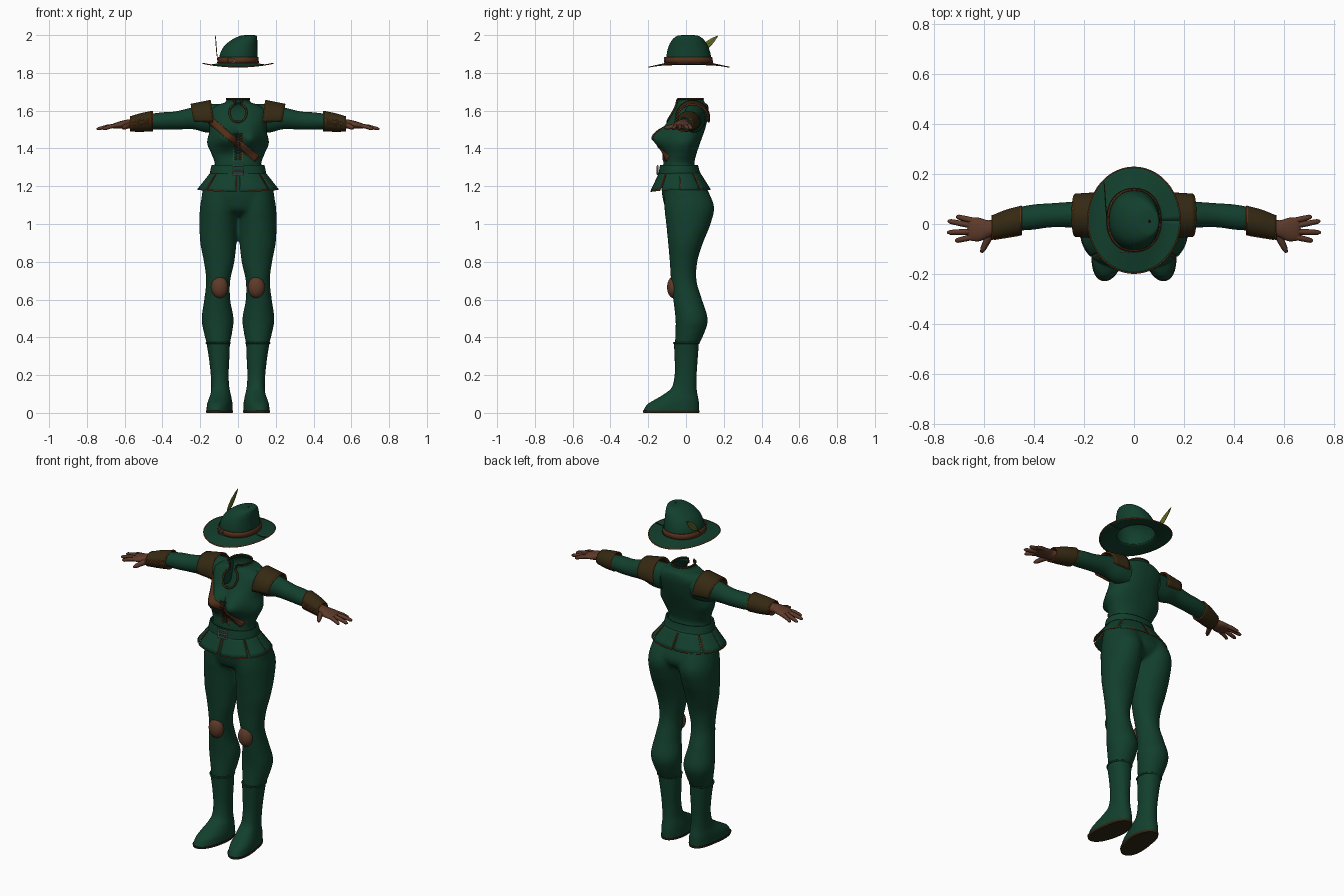
import bpy, bmesh, math
from math import sin, cos, pi
from mathutils import Vector
from mathutils.bvhtree import BVHTree

cube = bpy.data.objects.get("Cube")
if cube:
    bpy.data.objects.remove(cube, do_unlink=True)


def material(name, *rgb):
    m = bpy.data.materials.new(name)
    m.use_nodes = True
    m.diffuse_color = (*rgb, 1)
    m.node_tree.nodes["Principled BSDF"].inputs["Base Color"].default_value = (*rgb, 1)
    return m


GREEN = material("forest green cloth", .006, .05, .026)
LEATHER = material("dark leather", .035, .022, .006)
GLOVE = material("brown glove", .11, .042, .022)
TRIM = material("rust trim", .22, .055, .012)
STRAP = material("strap brown", .09, .028, .01)
SILVER = material("silver buckle", .22, .22, .22)
FEATHER = material("olive feather", .13, .15, .02)
SOLE = material("dark sole", .03, .018, .008)


def finish(name, bm, mat, thick=0):
    bmesh.ops.recalc_face_normals(bm, faces=bm.faces[:])
    me = bpy.data.meshes.new(name)
    bm.to_mesh(me)
    bm.free()
    me.materials.append(mat)
    me.shade_smooth()
    me.set_sharp_from_angle(angle=.8)
    ob = bpy.data.objects.new(name, me)
    bpy.context.collection.objects.link(ob)
    if thick:
        mod = ob.modifiers.new("thickness", "SOLIDIFY")
        mod.thickness, mod.offset = thick, 0
    return ob


def blend(keys, t):
    """Smooth curve through the key rows."""
    i = min(int(t), len(keys) - 2)
    f = t - i
    a, b, c, d = (keys[max(0, min(len(keys) - 1, i + k))] for k in (-1, 0, 1, 2))
    return [q + .5 * f * (r - p + f * (2 * p - 5 * q + 4 * r - s + f * (3 * (q - r) + s - p)))
            for p, q, r, s in zip(a, b, c, d)]


def oval(a, n):
    c, s = cos(a), sin(a)
    return (math.copysign(abs(c) ** (2 / n), c), math.copysign(abs(s) ** (2 / n), s))


def upright(row, a, n=2.2):
    z, cx, rx, yf, yb = row
    c, s = oval(a, n)
    return Vector((cx + rx * c, (yf + yb) / 2 + (yb - yf) / 2 * s, z))


def sideways(row, a, n=2):
    x, cy, cz, ry, rz = row
    c, s = oval(a, n)
    return Vector((x, cy + ry * c, cz + rz * s))


def loft(keys, point, segs=40, steps=5, caps=True, bm=None):
    """Skin of rings; point turns a key row and an angle into a position."""
    bm = bm or bmesh.new()
    n = (len(keys) - 1) * steps
    rings = []
    for i in range(n + 1):
        row = blend(keys, i / steps)
        rings.append([bm.verts.new(point(row, 2 * pi * j / segs)) for j in range(segs)])
    for p, q in zip(rings, rings[1:]):
        for j in range(segs):
            k = (j + 1) % segs
            bm.faces.new((p[j], p[k], q[k], q[j]))
    if caps:
        bm.faces.new(rings[0])
        bm.faces.new(rings[-1])
    return bm


def tube(name, pts, r, mat, closed=False, radii=None):
    cu = bpy.data.curves.new(name, "CURVE")
    cu.dimensions, cu.bevel_depth, cu.bevel_resolution, cu.use_fill_caps = "3D", r, 1, True
    sp = cu.splines.new("POLY")
    sp.points.add(len(pts) - 1)
    for i, p in enumerate(pts):
        sp.points[i].co = (*p, 1)
        sp.points[i].radius = radii[i] if radii else 1
    sp.use_cyclic_u, sp.use_smooth = closed, True
    cu.materials.append(mat)
    ob = bpy.data.objects.new(name, cu)
    bpy.context.collection.objects.link(ob)


def patch(name, f, mat, nu=16, nv=8, thick=.006, rim=0):
    """Sheet f(u, v), with an optional rust piping round its border."""
    bm = bmesh.new()
    g = [[bm.verts.new(f(i / nu, j / nv)) for j in range(nv + 1)] for i in range(nu + 1)]
    for i in range(nu):
        for j in range(nv):
            bm.faces.new((g[i][j], g[i + 1][j], g[i + 1][j + 1], g[i][j + 1]))
    finish(name, bm, mat, thick)
    if rim:
        edge = [f(i / nu, 0) for i in range(nu)] + [f(1, j / nv) for j in range(nv)]
        edge += [f(1 - i / nu, 1) for i in range(nu)] + [f(0, 1 - j / nv) for j in range(nv)]
        tube(name + "_piping", edge, rim, TRIM, True)


# Tunic: lofted torso with bust, then a keyhole neckline
def chest(row, a):
    p = upright(row, a)
    if sin(a) < 0:
        p.y += .085 * sin(a) * math.exp(-((abs(p.x) - .07) / .065) ** 2 - ((p.z - 1.455) / .06) ** 2)
    return p


bm = loft([(1.27, 0, .135, -.12, .06), (1.32, 0, .123, -.12, .045), (1.37, 0, .14, -.11, .055),
           (1.43, 0, .163, -.105, .075), (1.5, 0, .15, -.1, .1), (1.56, 0, .155, -.085, .115),
           (1.6, 0, .15, -.065, .12), (1.63, 0, .11, -.05, .115), (1.643, 0, .07, -.045, .1),
           (1.662, 0, .06, -.047, .09)], chest, 96, 8, False)
surface = BVHTree.FromBMesh(bm)


def on_chest(x, z, lift=.003):
    hit = surface.ray_cast(Vector((x, -1, z)), Vector((0, 1, 0)))[0]
    return Vector((x, (hit.y if hit else -.05) - lift, z))


def in_keyhole(p):
    return p.y < .02 and ((p.x / .042) ** 2 + ((p.z - 1.588) / .045) ** 2 < 1
                          or abs(p.x) < .018 and p.z > 1.6)


bmesh.ops.delete(bm, geom=[f for f in bm.faces if in_keyhole(f.calc_center_median())], context="FACES")
finish("tunic", bm, GREEN)
hole = [(.045 * sin(a), 1.588 - .048 * cos(a)) for a in (-2.7 + .18 * i for i in range(31))]
tube("neckline_trim", [on_chest(x, z) for x, z in [(-.02, 1.658)] + hole + [(.02, 1.658)]], .006, LEATHER)
tube("collar_trim", [upright((1.662, 0, .06, -.047, .09), -pi / 2 + .35 + i * .2) for i in range(29)],
     .005, LEATHER)

# Front lacing and shoulder strap
for s in (-1, 1):
    tube("bodice_lace", [on_chest(s * .017 * (-1) ** i, 1.34 + .014 * i, .005) for i in range(11)], .003, STRAP)
    tube("bodice_seam", [on_chest(s * .022, 1.33 + .015 * i, .002) for i in range(11)], .002, TRIM)


def strap(u, v):
    return on_chest(-.15 + .25 * u + .02 * (v - .5), 1.55 - .205 * u + .026 * (v - .5), .005)


patch("chest_strap", strap, STRAP, 30, 3, .006, .0025)

# Sleeves, cuffs, gloves and shoulder pads
for s in (-1, 1):
    side = "left" if s > 0 else "right"

    def flip(p):
        return Vector((s * p[0], p[1], p[2]))

    finish(side + "_sleeve", loft([(.1, .045, 1.56, .06, .075), (.17, .042, 1.56, .058, .075),
           (.24, .038, 1.56, .052, .058), (.33, .035, 1.548, .048, .048), (.4, .028, 1.545, .05, .046),
           (.47, .018, 1.541, .046, .04), (.55, -.008, 1.53, .036, .03)],
           lambda r, a: flip(sideways(r, a))), GREEN)
    ends = [(.453, .014, 1.545, .056, .051), (.51, .002, 1.538, .053, .047), (.568, -.014, 1.53, .046, .038)]
    finish(side + "_cuff", loft(ends, lambda r, a: flip(sideways(r, a)), caps=False), LEATHER, .006)
    for k in (0, 2):
        tube(side + "_cuff_trim", [flip(sideways(ends[k], i * pi / 12)) for i in range(24)], .004, TRIM, True)
    for m in (-1, 1):
        lace = [flip(sideways(blend(ends, .2 + .16 * i), pi + .3 * m * (-1) ** i)) for i in range(11)]
        tube(side + "_cuff_lace", [p + Vector((0, -.005, 0)) for p in lace], .0025, TRIM)
    finish(side + "_palm", loft([(.545, -.01, 1.531, .03, .026), (.585, -.02, 1.529, .035, .024),
           (.62, -.022, 1.525, .047, .02), (.655, -.02, 1.52, .046, .014), (.668, -.02, 1.517, .035, .008)],
           lambda r, a: flip(sideways(r, a)), 24), GLOVE)
    for y0, x1, y1 in ((.012, .712, .03), (-.008, .746, .012), (-.03, .748, -.034), (-.05, .716, -.068)):
        a, b = Vector((.64, y0, 1.522)), Vector((x1, y1, 1.503))
        tube(side + "_finger", [flip(p) for p in (a, a.lerp(b, .5) + Vector((0, 0, .003)), a.lerp(b, .9), b)],
             .0115, GLOVE, radii=[1.1, 1, .85, .4])
    tube(side + "_thumb", [flip(p) for p in ((.575, -.03, 1.525), (.59, -.07, 1.517), (.605, -.1, 1.51),
                                             (.612, -.114, 1.507))], .013, GLOVE, radii=[1.4, 1.1, .9, .4])

    def pad(u, v):
        a = -.25 + u * (pi + .5)
        return flip((.135 + .1 * v + .012 * sin(a), .035 + (.088 - .006 * v) * cos(a),
                     1.562 + (.09 - .02 * v) * sin(a)))

    patch(side + "_shoulder_pad", pad, LEATHER, 24, 6, .01, .004)

# Trousers: hips and both legs fused into one skin
legs = [(1.22, .085, .09, -.11, .09), (1.1, .1, .1, -.115, .148), (1.0, .104, .1, -.105, .13),
        (.9, .104, .096, -.095, .09), (.8, .1, .081, -.086, .06), (.7, .105, .064, -.08, .056),
        (.6, .11, .069, -.068, .085), (.5, .108, .085, -.056, .115), (.43, .106, .076, -.056, .1),
        (.35, .104, .058, -.06, .062)]
bm = loft([(1.3, 0, .125, -.12, .05), (1.2, 0, .18, -.13, .105), (1.12, 0, .192, -.12, .135),
           (1.07, 0, .15, -.1, .11), (1.045, 0, .08, -.05, .06)], upright)
for s in (-1, 1):
    loft(legs, lambda r, a: upright((r[0], s * r[1], *r[2:]), a, 2), bm=bm)
trousers = finish("trousers", bm, GREEN)
mod = trousers.modifiers.new("fuse", "REMESH")
mod.mode, mod.voxel_size, mod.use_smooth_shade = "VOXEL", .011, True
mod = trousers.modifiers.new("soften", "SMOOTH")
mod.factor, mod.iterations = .5, 5

# Boots, soles and knee patches
boot = [(.37, .105, .062, -.064, .068), (.29, .1, .054, -.06, .062), (.2, .097, .047, -.06, .056),
        (.135, .094, .048, -.075, .056), (.1, .092, .053, -.115, .06), (.07, .092, .06, -.165, .066),
        (.045, .092, .064, -.205, .069), (.012, .092, .066, -.226, .07)]
for s in (-1, 1):
    side = "left" if s > 0 else "right"

    def foot(r, a):
        p = upright(r, a)
        return Vector((s * (p.x - .14 * min(p.y + .04, 0)), p.y, p.z))

    finish(side + "_boot", loft(boot, foot), GREEN)
    tube(side + "_boot_hem", [foot(boot[0], i * pi / 16) for i in range(32)], .005, GREEN, True)
    finish(side + "_sole", loft([(0, .092, .066, -.226, .07), (.013, .092, .069, -.229, .072)], foot), SOLE)
    bm = bmesh.new()
    bmesh.ops.create_uvsphere(bm, u_segments=24, v_segments=14, radius=1)
    for v in bm.verts:
        v.co = Vector((s * .097 + v.co.x * .045, -.066 + v.co.y * .034, .665 + v.co.z * .057))
    finish(side + "_knee_patch", bm, GLOVE)

# Belt, buckle and flared skirt panels
finish("belt", loft([(1.262, 0, .145, -.142, .075), (1.285, 0, .142, -.138, .066), (1.312, 0, .136, -.134, .06)],
       upright, caps=False), GREEN, .008)
buckle = [(x, -.15, z) for x, z in ((-.026, 1.262), (.026, 1.262), (.026, 1.308), (-.026, 1.308))]
tube("belt_buckle", buckle, .005, SILVER, True)
tube("buckle_pin", [(-.026, -.152, 1.285), (.026, -.152, 1.285)], .004, SILVER)
for start, end in ((-88, -42), (-37, 0), (0, 37), (42, 89), (91, 138), (143, 180), (180, 217), (222, 268)):
    def panel(u, v):
        a = math.radians(start + (end - start) * u)
        front = max(0, -sin(a)) ** 2
        row = (1.275 - (.092 + .01 * front) * v, 0, .14 + .073 * v, -.138 - .048 * v, .07 + .058 * v)
        return upright(row, a)
    patch("skirt_panel", panel, GREEN, 10, 5, .005, .003)

# Hat: brim, tilted crown, band, buckle and feather
def brim(u, v):
    a = 2 * pi * u
    z = 1.853 - .022 * v * sin(a) ** 2 + cos(a) ** 2 * (-.035 * v + .032 * v * v)
    return Vector(((.098 + .087 * v) * cos(a), .015 + (.112 + .1 * v) * sin(a), z))


patch("hat_brim", brim, GREEN, 64, 10, .004)
tube("brim_piping", [brim(i / 64, 1) for i in range(64)], .003, TRIM, True)
finish("hat_crown", loft([(1.85, 0, .102, -.105, .135), (1.9, .004, .097, -.1, .128), (1.94, .014, .086, -.09, .115),
       (1.972, .033, .067, -.073, .095), (1.992, .052, .046, -.05, .07), (1.997, .06, .032, -.03, .05),
       (1.998, .062, .004, .005, .015)], lambda r, a: upright(r, a, 2.1), 48, caps=False), GREEN, .004)
band = [(1.853, 0, .108, -.111, .141), (1.883, .002, .104, -.107, .136)]
finish("hat_band", loft(band, upright, 48, 2, False), STRAP, .005)
tube("hat_buckle", [(x, -.113 - .1 * (x + .035), z) for x, z in
                    ((-.055, 1.857), (-.02, 1.857), (-.02, 1.881), (-.055, 1.881))], .003, SILVER, True)


def vane(u, v):
    w = .036 * sin(pi * u ** .8) ** .8 * (v - .5)
    return Vector((-.112 - .008 * u, .055 + .115 * u - .75 * w, 1.9 + .098 * u + .66 * w))


patch("feather", vane, FEATHER, 16, 4, .003)
tube("feather_quill", [(-.107, .01, 1.862), vane(0, .5), vane(.95, .5)], .002, LEATHER)
